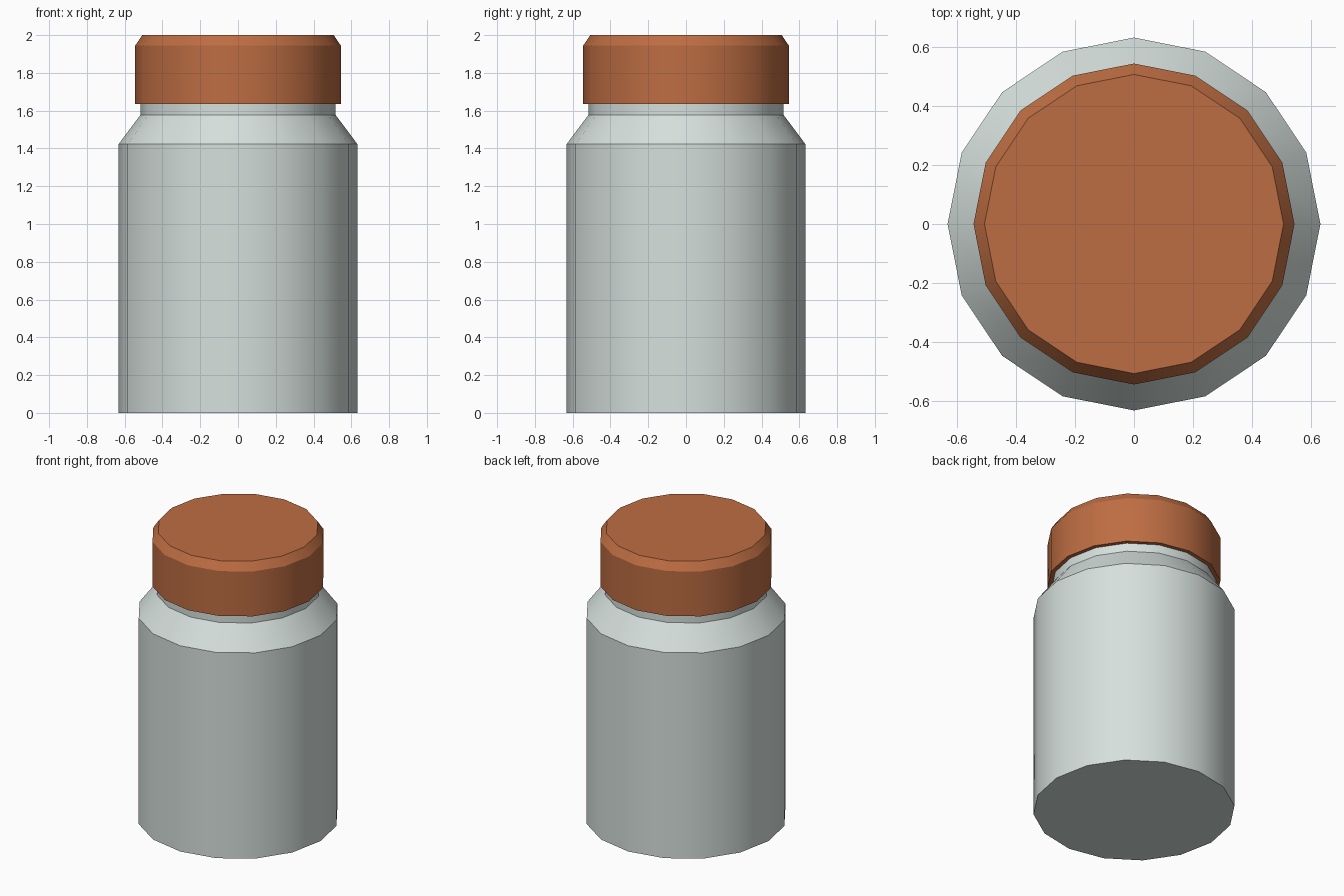
import bpy, bmesh, math

if "Cube" in bpy.data.objects:
    bpy.data.objects.remove(bpy.data.objects["Cube"])

SIDES = 16


def material(name, rgb):
    m = bpy.data.materials.new(name)
    m.diffuse_color = (*rgb, 1)
    m.use_nodes = True
    m.node_tree.nodes["Principled BSDF"].inputs["Base Color"].default_value = m.diffuse_color
    return m


def lathe(name, profile, mat):
    """Closed solid turned round z from (radius, height) points."""
    bm = bmesh.new()
    rings = [[bm.verts.new((r * math.cos(2 * math.pi * i / SIDES),
                            r * math.sin(2 * math.pi * i / SIDES), z))
              for i in range(SIDES)] for r, z in profile]
    for a, b in zip(rings, rings[1:]):
        for i in range(SIDES):
            j = (i + 1) % SIDES
            bm.faces.new((a[i], a[j], b[j], b[i]))
    bm.faces.new(rings[0][::-1])
    bm.faces.new(rings[-1])
    me = bpy.data.meshes.new(name)
    bm.to_mesh(me)
    bm.free()
    me.materials.append(mat)
    ob = bpy.data.objects.new(name, me)
    bpy.context.collection.objects.link(ob)
    bpy.ops.object.select_all(action='DESELECT')
    ob.select_set(True)
    bpy.context.view_layer.objects.active = ob
    bpy.ops.object.shade_smooth_by_angle(angle=math.radians(30))
    return ob


pale_grey = material("pale_grey", (0.67, 0.745, 0.72))
orange = material("burnt_orange", (0.51, 0.153, 0.055))

# Jar with sloping shoulder and neck
lathe("jar_body", [(0.632, 0), (0.632, 1.423), (0.517, 1.577), (0.517, 1.66)], pale_grey)

# Screw cap with bevelled top rim
lathe("cap", [(0.544, 1.635), (0.544, 1.945), (0.507, 2.0)], orange)
